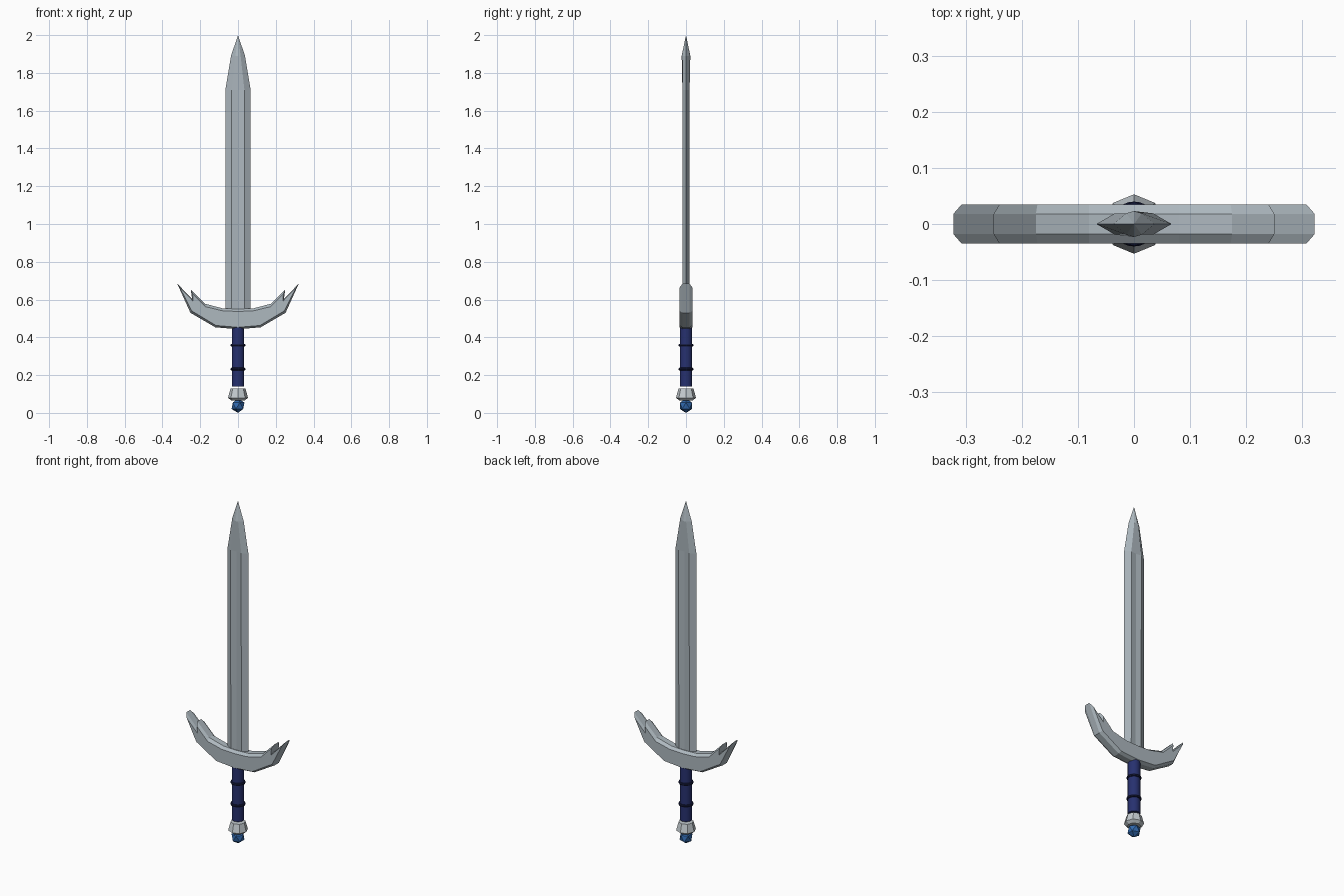
import bpy, bmesh, math

if "Cube" in bpy.data.objects:
    bpy.data.objects.remove(bpy.data.objects["Cube"])


def material(name, rgb):
    m = bpy.data.materials.new(name)
    m.diffuse_color = (*rgb, 1)
    m.use_nodes = True
    m.node_tree.nodes["Principled BSDF"].inputs["Base Color"].default_value = m.diffuse_color
    return m


STEEL = material("steel", (0.42, 0.48, 0.52))
SILVER = material("silver", (0.55, 0.60, 0.63))
NAVY = material("navy", (0.02, 0.03, 0.16))
DARK = material("dark_navy", (0.008, 0.011, 0.05))
BLUE = material("gem_blue", (0.03, 0.14, 0.42))


def loft(name, rings, mat, tip=None):
    """Join closed rings of points, capping the ends or closing on a tip."""
    bm = bmesh.new()
    loops = [[bm.verts.new(p) for p in ring] for ring in rings]
    n = len(loops[0])
    for a, b in zip(loops, loops[1:]):
        for i in range(n):
            j = (i + 1) % n
            bm.faces.new((a[i], a[j], b[j], b[i]))
    bm.faces.new(loops[0][::-1])
    if tip:
        t = bm.verts.new(tip)
        for i in range(n):
            bm.faces.new((loops[-1][i], loops[-1][(i + 1) % n], t))
    else:
        bm.faces.new(loops[-1])
    bmesh.ops.recalc_face_normals(bm, faces=bm.faces)
    me = bpy.data.meshes.new(name)
    bm.to_mesh(me)
    bm.free()
    ob = bpy.data.objects.new(name, me)
    bpy.context.collection.objects.link(ob)
    me.materials.append(mat)
    return ob


def finish(name, mat):
    ob = bpy.context.object
    ob.name = name
    ob.data.materials.append(mat)
    return ob


# Blade: fullered section that becomes a raised ridge at the point
def blade_ring(z, w, s, sy, cy):
    return [(w, 0, z), (s, sy, z), (0, cy, z), (-s, sy, z),
            (-w, 0, z), (-s, -sy, z), (0, -cy, z), (s, -sy, z)]


loft("blade", [blade_ring(0.48, 0.067, 0.034, 0.018, 0.014),
               blade_ring(1.71, 0.067, 0.034, 0.019, 0.015),
               blade_ring(1.89, 0.037, 0.014, 0.019, 0.023)],
     STEEL, tip=(0, 0, 2.0))

# Crossguard: forked crescent with chamfered front and back
outer = [(0, .443), (.12, .453), (.252, .53), (.322, .685), (.243, .603),
         (.25, .652), (.175, .578), (.08, .553), (0, .55)]
inner = [(0, .453), (.117, .463), (.245, .54), (.307, .662), (.238, .592),
         (.24, .63), (.172, .562), (.08, .54), (0, .537)]


def guard_ring(half, y):
    full = half + [(-x, z) for x, z in half[-2:0:-1]]
    return [(x, y, z) for x, z in full]


loft("crossguard", [guard_ring(inner, -.035), guard_ring(outer, -.018),
                    guard_ring(outer, .018), guard_ring(inner, .035)], STEEL)

# Grip and its two rings
bpy.ops.mesh.primitive_cylinder_add(vertices=24, radius=0.033, depth=0.33,
                                    location=(0, 0, 0.305))
finish("grip", NAVY)
bpy.ops.object.shade_smooth_by_angle()
for i, z in enumerate((0.232, 0.358)):
    bpy.ops.mesh.primitive_torus_add(major_radius=0.032, minor_radius=0.008,
                                     major_segments=24, minor_segments=8,
                                     location=(0, 0, z))
    finish(f"grip_ring_{i + 1}", DARK)
    bpy.ops.object.shade_smooth_by_angle()

# Eight-sided pommel collar
def octagon(r, z):
    return [(r * math.cos(k * math.pi / 4), r * math.sin(k * math.pi / 4), z)
            for k in range(8)]


loft("pommel", [octagon(0.036, 0.066), octagon(0.053, 0.08),
                octagon(0.04, 0.128)], SILVER)

# Faceted gem at the base
bpy.ops.mesh.primitive_ico_sphere_add(subdivisions=1, radius=0.038,
                                      location=(0, 0, 0.038))
finish("pommel_gem", BLUE)
